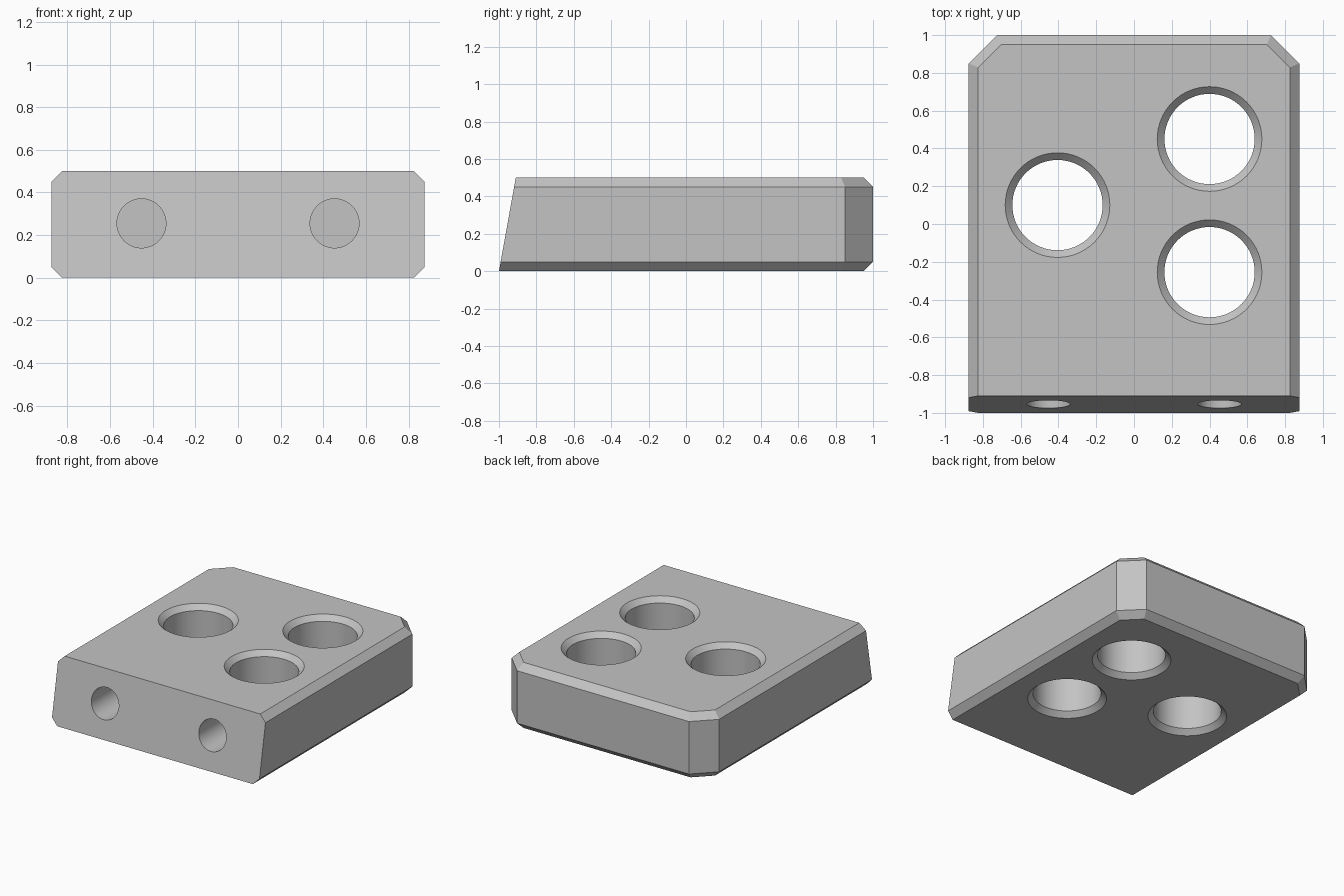
import bpy, bmesh, math
from mathutils import Matrix

if "Cube" in bpy.data.objects:
    bpy.data.objects.remove(bpy.data.objects["Cube"])

grey = bpy.data.materials.new("grey")
grey.diffuse_color = (0.55, 0.55, 0.55, 1)
grey.use_nodes = True
grey.node_tree.nodes["Principled BSDF"].inputs["Base Color"].default_value = grey.diffuse_color


def loft(name, rings):
    """Solid through a stack of matching rings of points."""
    bm = bmesh.new()
    loops = [[bm.verts.new(p) for p in ring] for ring in rings]
    n = len(loops[0])
    for a, b in zip(loops, loops[1:]):
        for i in range(n):
            j = (i + 1) % n
            bm.faces.new((a[i], a[j], b[j], b[i]))
    bm.faces.new(loops[0][::-1])
    bm.faces.new(loops[-1])
    bmesh.ops.recalc_face_normals(bm, faces=bm.faces)
    mesh = bpy.data.meshes.new(name)
    bm.to_mesh(mesh)
    bm.free()
    mesh.materials.append(grey)
    obj = bpy.data.objects.new(name, mesh)
    bpy.context.collection.objects.link(obj)
    return obj


def turned(name, profile, matrix, sides=64):
    """Round cutter from (radius, height) pairs."""
    rings = [[(r * math.cos(2 * math.pi * i / sides),
               r * math.sin(2 * math.pi * i / sides), z) for i in range(sides)]
             for r, z in profile]
    obj = loft(name, rings)
    obj.data.transform(matrix)
    obj.hide_render = True
    return obj


# Block: chamfered long edges, cut rear corners, leaning front face
H, C = 0.5, 0.05


def section(z, inset):
    x, y, front = 0.875 - inset, 1 - inset, -1 + 0.18 * z
    diag = 1.725 - inset * math.sqrt(2)      # x + y on the corner cut
    half = [(x, front, z), (x, diag - x, z), (diag - y, y, z)]
    return half + [(-px, py, pz) for px, py, pz in reversed(half)]


block = loft("block", [section(0, C), section(C, 0), section(H - C, 0), section(H, C)])

# Three countersunk through holes
R, K, E = 0.239, 0.038, 0.02
profile = [(R + K + E, -E), (R, K), (R, H - K), (R + K + E, H + E)]
cutters = [turned("through_hole_cutter", profile, Matrix.Translation((x, y, 0)))
           for x, y in ((-0.405, 0.1), (0.4, 0.45), (0.4, -0.255))]

# Two blind holes in the front face
for x in (-0.453, 0.453):
    place = Matrix.Translation((x, -1.05, 0.255)) @ Matrix.Rotation(-math.pi / 2, 4, 'X')
    cutters.append(turned("front_hole_cutter", [(0.115, 0), (0.115, 0.5)], place))

# Cut the holes
bpy.context.view_layer.objects.active = block
block.select_set(True)
for cutter in cutters:
    mod = block.modifiers.new("hole", 'BOOLEAN')
    mod.operation = 'DIFFERENCE'
    mod.solver = 'EXACT'
    mod.object = cutter
    bpy.ops.object.modifier_apply(modifier=mod.name)
    bpy.data.objects.remove(cutter)

bpy.ops.object.shade_smooth_by_angle(angle=math.radians(25))
